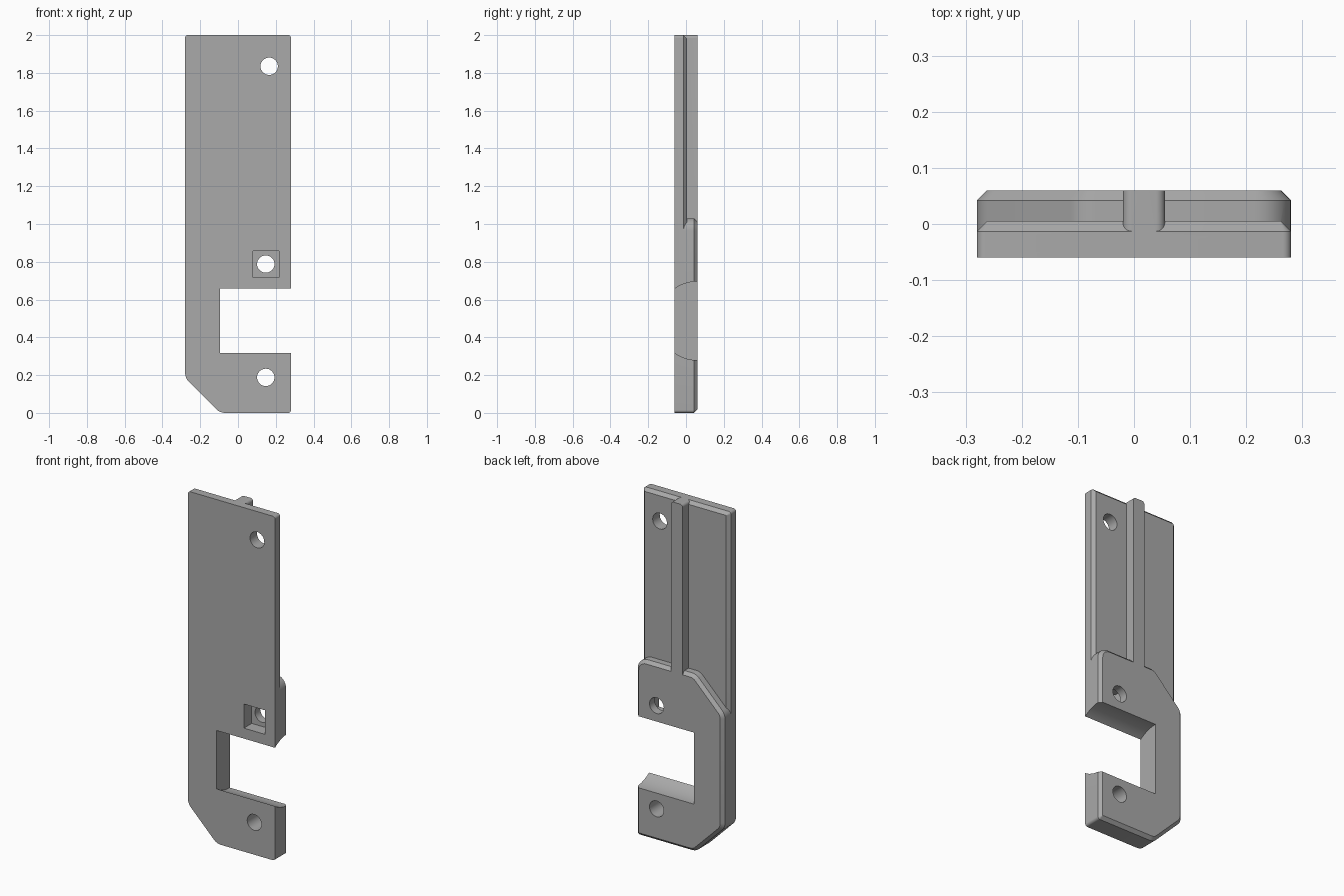
import bpy, math
from mathutils import Vector, Matrix

if "Cube" in bpy.data.objects:
    bpy.data.objects.remove(bpy.data.objects["Cube"])

grey = bpy.data.materials.new("plain grey")
grey.use_nodes = True
colour = (0.4, 0.4, 0.4, 1)
grey.diffuse_color = colour
grey.node_tree.nodes["Principled BSDF"].inputs["Base Color"].default_value = colour

FRONT, BACK, HALF, BEVEL = -0.06, 0.06, 0.28, 0.018


def outline(corners, inset=0, steps=8):
    """Counter-clockwise (x, z, radius) corners to an inset loop with rounded corners."""
    loop = []
    for i, (x, z, r) in enumerate(corners):
        p = Vector((x, z))
        a = (p - Vector(corners[i - 1][:2])).normalized()
        b = (Vector(corners[(i + 1) % len(corners)][:2]) - p).normalized()
        na, nb = Vector((-a.y, a.x)), Vector((-b.y, b.x))
        p = p + (na + nb) * inset / (1 + na.dot(nb))
        r = max(r - inset, 0.001)
        turn = a.angle(b)
        centre = p - a * r * math.tan(turn / 2) + na * r
        for k in range(steps + 1):
            loop.append(centre + Matrix.Rotation(turn * k / steps, 2) @ (-na * r))
    return loop


def slab(name, corners, y0, y1, bevel=0):
    """Extrude an outline along y, with an optional bevel round the back."""
    layers = [(y0, 0), (y1 - bevel, 0)] + ([(y1, bevel)] if bevel else [])
    verts = [(p.x, y, p.y) for y, inset in layers for p in outline(corners, inset)]
    n = len(verts) // len(layers)
    faces = [tuple(range(n)), tuple(reversed(range(len(verts) - n, len(verts))))]
    for s in range(0, len(verts) - n, n):
        for i in range(n):
            j = (i + 1) % n
            faces.append((s + i, s + n + i, s + n + j, s + j))
    mesh = bpy.data.meshes.new(name)
    mesh.from_pydata(verts, [], faces)
    mesh.materials.append(grey)
    ob = bpy.data.objects.new(name, mesh)
    bpy.context.collection.objects.link(ob)
    return ob


def box(name, x0, x1, z0, z1, y0, y1):
    bpy.ops.mesh.primitive_cube_add(size=1, location=((x0 + x1) / 2, (y0 + y1) / 2, (z0 + z1) / 2))
    ob = bpy.context.object
    ob.name, ob.scale = name, (x1 - x0, y1 - y0, z1 - z0)
    return ob


def cylinder(name, radius, depth, location, rotation, sides):
    bpy.ops.mesh.primitive_cylinder_add(vertices=sides, radius=radius, depth=depth,
                                        location=location, rotation=rotation)
    bpy.context.object.name = name
    return bpy.context.object


def combine(target, other, operation):
    other.hide_render = True
    bpy.context.view_layer.update()
    mod = target.modifiers.new(operation, 'BOOLEAN')
    mod.operation, mod.object, mod.solver = operation, other, 'EXACT'
    bpy.context.view_layer.objects.active = target
    bpy.ops.object.modifier_apply(modifier=mod.name)
    bpy.data.objects.remove(other)


# Thin full-height plate, thick lower block and the upright rib
foot = [(-HALF, 0.185, 0.065), (-0.095, 0, 0.065), (HALF, 0, 0.015)]
bracket = slab("bracket", foot + [(HALF, 2, 0.015), (-HALF, 2, 0.015)], FRONT, 0.005, BEVEL)
block = slab("lower_block", foot + [(HALF, 1.03, 0.065), (-0.095, 1.03, 0.065),
                                    (-HALF, 0.845, 0.065)], FRONT, BACK, BEVEL)
rib = slab("rib", [(-0.02, 0.9, 0), (0.055, 0.9, 0), (0.055, 2, 0.016), (-0.02, 2, 0.016)],
           -0.03, BACK)
combine(bracket, block, 'UNION')
combine(bracket, rib, 'UNION')

# Side notch with curved upper and lower walls
notch = cylinder("notch_cutter", 0.208, 0.6, (0.205, BACK, 0.4875), (0, math.pi / 2, 0), 96)
combine(bracket, notch, 'DIFFERENCE')

# Square nut pocket in the front
combine(bracket, box("pocket_cutter", 0.08, 0.217, 0.718, 0.858, -0.1, 0.012), 'DIFFERENCE')

# Screw holes
for x, z in [(0.165, 1.835), (0.147, 0.788), (0.147, 0.188)]:
    hole = cylinder("hole_cutter", 0.046, 0.4, (x, 0, z), (math.pi / 2, 0, 0), 32)
    combine(bracket, hole, 'DIFFERENCE')

# Single colour and smooth rounded corners
bracket.data.materials.clear()
bracket.data.materials.append(grey)
for face in bracket.data.polygons:
    face.material_index = 0
bpy.ops.object.select_all(action='DESELECT')
bracket.select_set(True)
bpy.context.view_layer.objects.active = bracket
bpy.ops.object.shade_smooth_by_angle(angle=math.radians(25))
